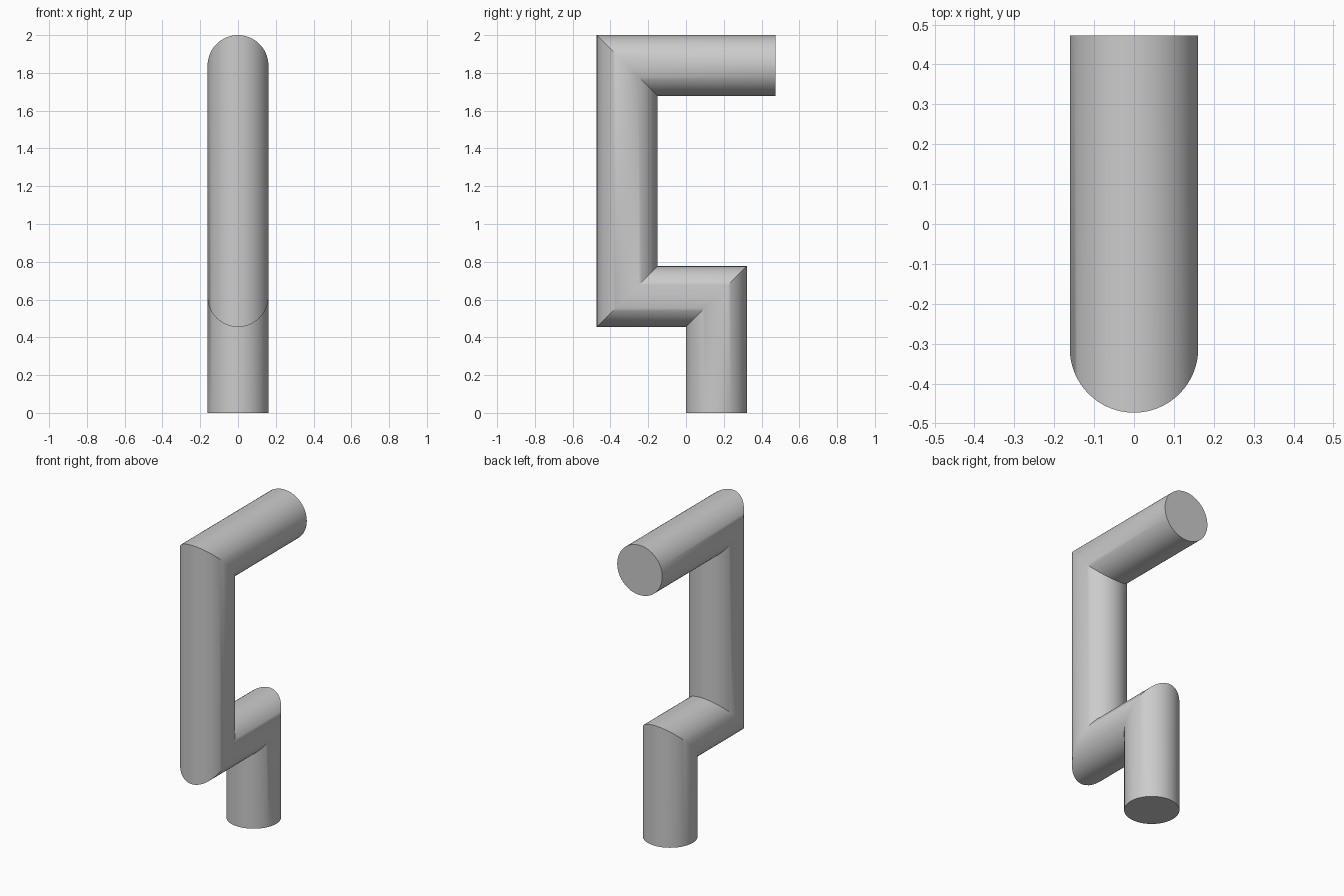
import bpy, bmesh, math
from mathutils import Vector

cube = bpy.data.objects.get("Cube")
if cube:
    bpy.data.objects.remove(cube, do_unlink=True)

RADIUS = 0.161
SIDES = 64

# Centre line of the bent pipe in the YZ plane, from foot to open top end
path = [Vector(p) for p in ((0.161, 0), (0.161, 0.616), (-0.312, 0.616),
                            (-0.312, 1.839), (0.473, 1.839))]


def normal(a, b):
    d = (b - a).normalized()
    return Vector((-d.y, d.x))


# Mitred rings along the path, bridged with quads
normals = [normal(a, b) for a, b in zip(path, path[1:])]
bm = bmesh.new()
rings = []
for i, p in enumerate(path):
    if 0 < i < len(path) - 1:
        n = normals[i - 1] + normals[i]   # right-angle mitre
    else:
        n = normals[0] if i == 0 else normals[-1]
    ring = []
    for k in range(SIDES):
        a = 2 * math.pi * k / SIDES
        q = p + n * RADIUS * math.sin(a)
        ring.append(bm.verts.new((RADIUS * math.cos(a), q.x, q.y)))
    rings.append(ring)
for r, s in zip(rings, rings[1:]):
    for k in range(SIDES):
        j = (k + 1) % SIDES
        bm.faces.new((r[k], r[j], s[j], s[k]))

# Flat end caps
bm.faces.new(rings[0])
bm.faces.new(rings[-1])
bmesh.ops.recalc_face_normals(bm, faces=bm.faces)

mesh = bpy.data.meshes.new("bent_pipe")
bm.to_mesh(mesh)
bm.free()
pipe = bpy.data.objects.new("bent_pipe", mesh)
bpy.context.collection.objects.link(pipe)

# Plain grey
grey = bpy.data.materials.new("grey")
grey.use_nodes = True
colour = (0.6, 0.6, 0.6, 1)
grey.diffuse_color = colour
grey.node_tree.nodes["Principled BSDF"].inputs["Base Color"].default_value = colour
mesh.materials.append(grey)

bpy.context.view_layer.objects.active = pipe
pipe.select_set(True)
bpy.ops.object.shade_smooth_by_angle(angle=math.radians(30))
